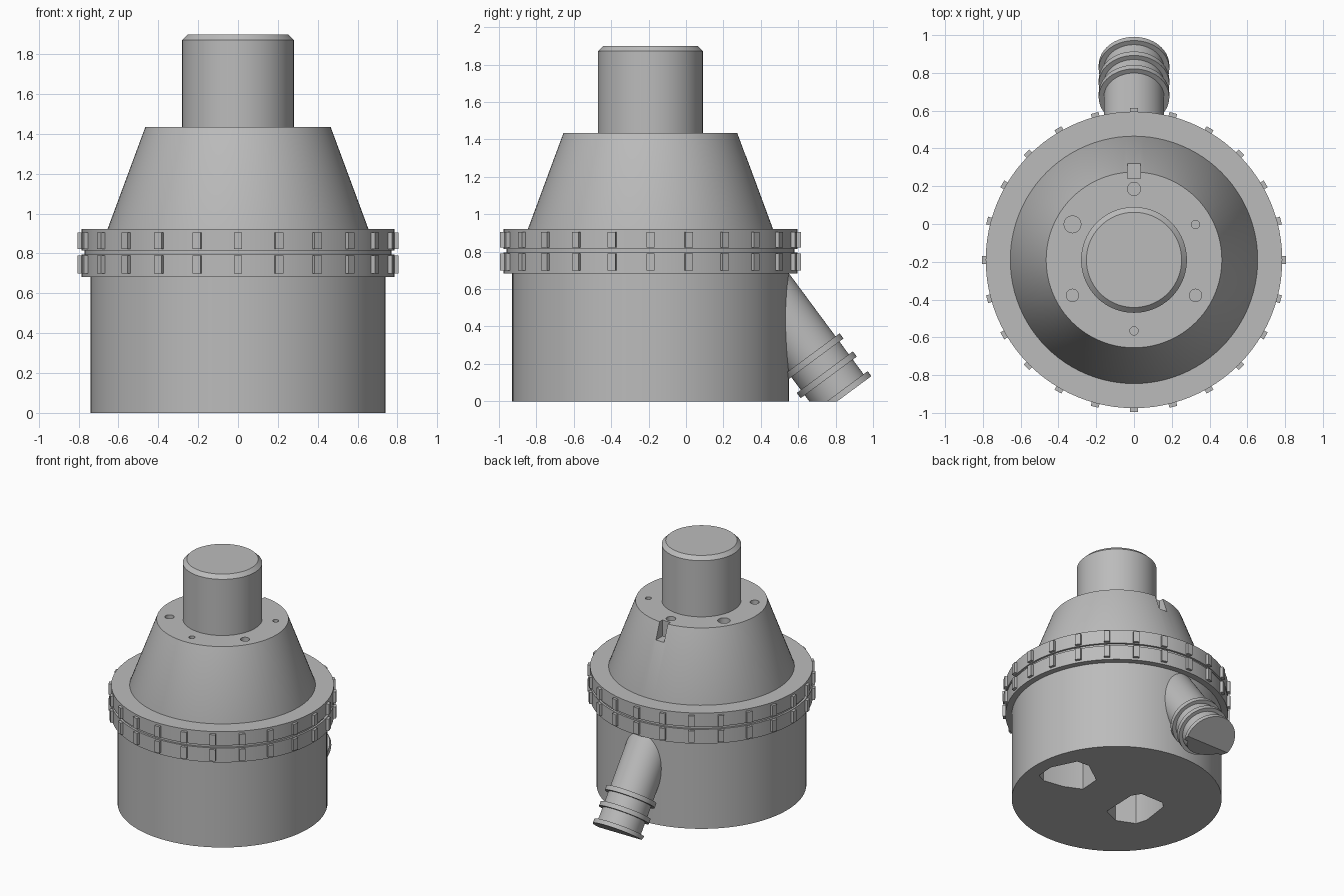
import bpy, bmesh, math
from mathutils import Vector, Matrix

if "Cube" in bpy.data.objects:
    bpy.data.objects.remove(bpy.data.objects["Cube"])

CENTRE = Vector((0, -0.19, 0))

grey = bpy.data.materials.new("plain grey")
grey.use_nodes = True
grey.diffuse_color = (0.5, 0.5, 0.5, 1)
grey.node_tree.nodes["Principled BSDF"].inputs["Base Color"].default_value = (0.5, 0.5, 0.5, 1)


def finish(name, bm, matrix=None):
    """Turn a bmesh into a named object with sharp-edged smooth shading."""
    bmesh.ops.recalc_face_normals(bm, faces=bm.faces)
    mesh = bpy.data.meshes.new(name)
    bm.to_mesh(mesh)
    bm.free()
    obj = bpy.data.objects.new(name, mesh)
    bpy.context.collection.objects.link(obj)
    mesh.transform(matrix or Matrix.Translation(CENTRE))
    mesh.materials.append(grey)
    return obj


def smooth(obj):
    bpy.ops.object.select_all(action='DESELECT')
    obj.select_set(True)
    bpy.context.view_layer.objects.active = obj
    bpy.ops.object.shade_smooth_by_angle(angle=math.radians(25))


def lathe(name, profile, sides=96, matrix=None):
    """Closed solid of revolution from (radius, height) points."""
    bm = bmesh.new()
    rings = []
    for r, z in profile:
        rings.append([bm.verts.new((r * math.sin(a), r * math.cos(a), z))
                      for a in (2 * math.pi * i / sides for i in range(sides))])
    for low, high in zip(rings, rings[1:]):
        for i in range(sides):
            j = (i + 1) % sides
            bm.faces.new((low[i], low[j], high[j], high[i]))
    bm.faces.new(rings[0])
    bm.faces.new(rings[-1])
    return finish(name, bm, matrix)


def prism(name, outline, bottom, top):
    """Extrude a flat outline between two heights."""
    bm = bmesh.new()
    low = [bm.verts.new((x, y, bottom)) for x, y in outline]
    high = [bm.verts.new((x, y, top)) for x, y in outline]
    bm.faces.new(low)
    bm.faces.new(high)
    for i in range(len(low)):
        j = (i + 1) % len(low)
        bm.faces.new((low[i], low[j], high[j], high[i]))
    return finish(name, bm)


def cut(target, cutter):
    mod = target.modifiers.new("cut", 'BOOLEAN')
    mod.operation = 'DIFFERENCE'
    mod.solver = 'EXACT'
    mod.object = cutter
    bpy.context.view_layer.update()
    bpy.context.view_layer.objects.active = target
    bpy.ops.object.modifier_apply(modifier=mod.name)
    bpy.data.objects.remove(cutter)


# Main drum with two odd-shaped pockets in its base
drum = lathe("drum", [(0.74, 0), (0.74, 0.72)])
pockets = [
    [(.63, -.10), (.64, .04), (.55, .225), (.45, .23), (.28, .11), (.27, -.05), (.40, -.11), (.56, -.135)],
    [(-.06, -.18), (-.05, .10), (-.09, .165), (-.28, .165), (-.325, .125), (-.355, -.09), (-.33, -.18), (-.19, -.24)],
]
for outline in pockets:
    cut(drum, prism("pocket_cutter", outline, -0.1, 0.3))
smooth(drum)

# Clamp collar: two rings with a groove between them
smooth(lathe("lower_ring", [(0.785, 0.683), (0.785, 0.795)]))
smooth(lathe("ring_groove", [(0.77, 0.79), (0.77, 0.82)]))
smooth(lathe("upper_ring", [(0.785, 0.815), (0.785, 0.922)]))

# Grip ribs around both rings
bm = bmesh.new()
for i in range(24):
    turn = Matrix.Rotation(math.radians(15 * i), 4, 'Z')
    for low, high in ((0.7, 0.79), (0.822, 0.906)):
        place = turn @ Matrix.Translation((0, 0.785, (low + high) / 2))
        bmesh.ops.create_cube(bm, size=1, matrix=place @ Matrix.Diagonal((0.042, 0.04, high - low, 1)))
finish("grip_ribs", bm)

# Cone with a ring of holes and a keyway notch at the back
cone = lathe("cone", [(0.655, 0.9), (0.655, 0.922), (0.465, 1.435)])
hole_radii = [0.035, 0.022, 0.033, 0.022, 0.033, 0.045]
for i, r in enumerate(hole_radii):
    a = math.radians(60 * i)
    spot = CENTRE + Vector((0.376 * math.sin(a), 0.376 * math.cos(a), 0))
    cut(cone, lathe("hole_cutter", [(r, 1.3), (r, 1.5)], 16, Matrix.Translation(spot)))
w = 0.035
cut(cone, prism("notch_cutter", [(-w, 0.43), (w, 0.43), (w, 0.6), (-w, 0.6)], 1.31, 1.5))
smooth(cone)

# Top neck with chamfered rim
smooth(lathe("neck", [(0.28, 1.4), (0.28, 1.872), (0.252, 1.9)]))

# Slanted hose outlet with three barbs, trimmed level with the base
p, b = 0.16, 0.187
profile = [(p, -0.05)]
for start, end in ((0.42, 0.455), (0.54, 0.575), (0.672, 0.705)):
    profile += [(p, start), (b, start), (b, end), (p, end)]
axis = Vector((0, 0.595, -0.804))
aim = Matrix.Translation((0, 0.421, 0.59)) @ axis.to_track_quat('Z', 'Y').to_matrix().to_4x4()
outlet = lathe("hose_outlet", profile[:-1], 64, aim)
bm = bmesh.new()
bm.from_mesh(outlet.data)
result = bmesh.ops.bisect_plane(bm, geom=bm.verts[:] + bm.edges[:] + bm.faces[:],
                                plane_co=(0, 0, 0), plane_no=(0, 0, 1), clear_inner=True)
bmesh.ops.holes_fill(bm, edges=[e for e in bm.edges if e.is_boundary])
bmesh.ops.recalc_face_normals(bm, faces=bm.faces)
bm.to_mesh(outlet.data)
bm.free()
smooth(outlet)
